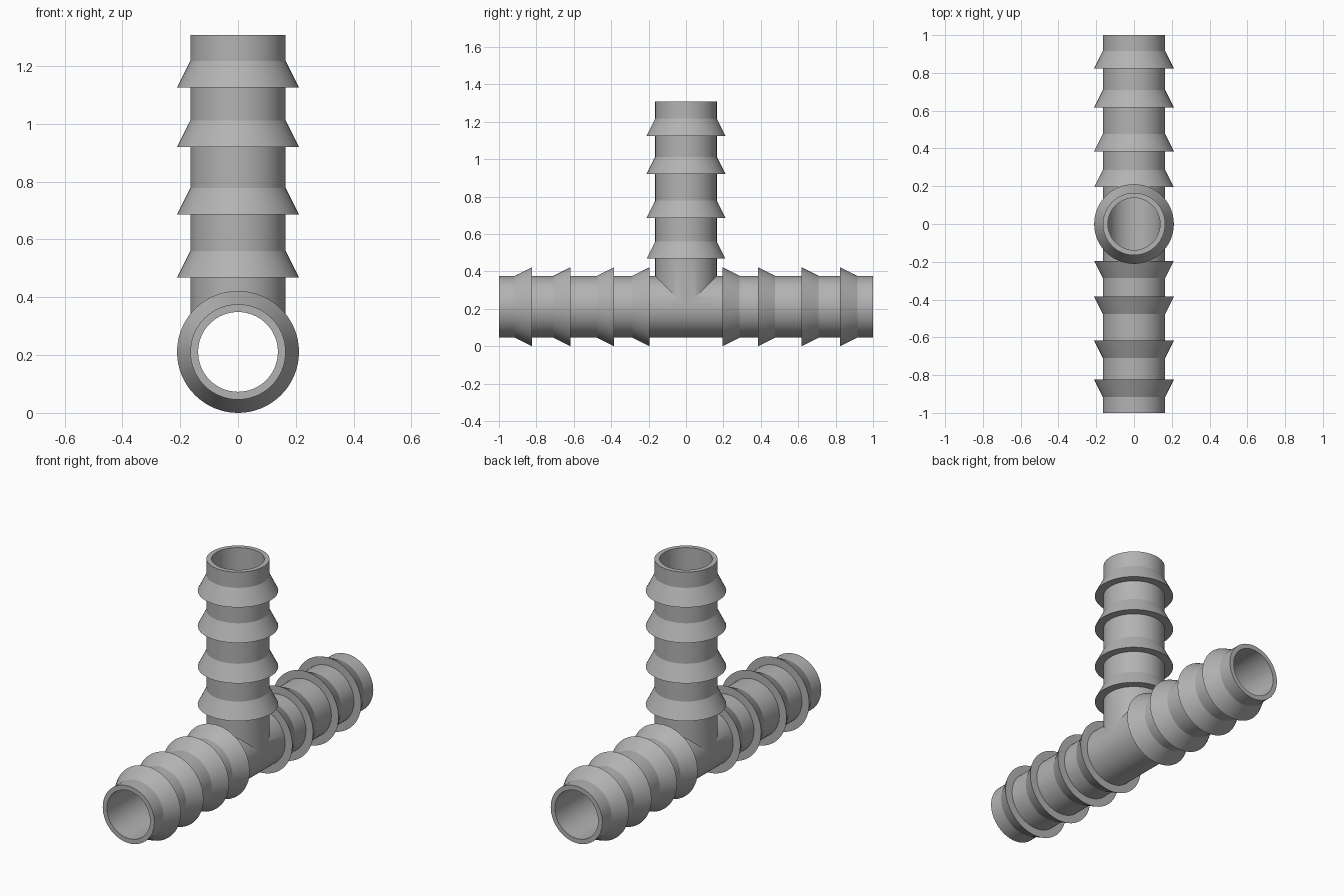
import bpy, bmesh
from math import sin, cos, pi, radians
from mathutils import Vector

cube = bpy.data.objects.get("Cube")
if cube:
    bpy.data.objects.remove(cube)

SEGMENTS = 64
BORE, TUBE, BARB = 0.138, 0.165, 0.211   # radii
TAPER = 0.092                            # length of a barb's cone
CENTRE = Vector((0, 0, BARB))
X, Y, Z = Vector((1, 0, 0)), Vector((0, 1, 0)), Vector((0, 0, 1))

grey = bpy.data.materials.new("grey plastic")
grey.use_nodes = True
colour = (0.45, 0.45, 0.45, 1)
grey.diffuse_color = colour
grey.node_tree.nodes["Principled BSDF"].inputs["Base Color"].default_value = colour


def add_arm(bm, axis, side, length, shoulders, miter):
    """Hollow barbed arm; its inner end follows the miter with the other arms."""
    profile = [(None, BORE), (length, BORE), (length, TUBE)]
    for s in reversed(shoulders):
        profile += [(s + TAPER, TUBE), (s, BARB), (s, TUBE)]
    profile.append((None, TUBE))
    rings = []
    for along, radius in profile:
        ring = []
        for i in range(SEGMENTS):
            a = 2 * pi * i / SEGMENTS
            u, v = radius * cos(a), radius * sin(a)
            t = miter(v) if along is None else along
            ring.append(bm.verts.new(CENTRE + X * u + side * v + axis * t))
        rings.append(ring)
    for r1, r2 in zip(rings, rings[1:]):
        for i in range(SEGMENTS):
            j = (i + 1) % SEGMENTS
            bm.faces.new((r1[i], r1[j], r2[j], r2[i]))


bm = bmesh.new()
# Upright branch
add_arm(bm, Z, Y, 1.308 - BARB, [z - BARB for z in (0.468, 0.686, 0.92, 1.125)], abs)
# Front and back arms of the straight run
for direction in (-Y, Y):
    add_arm(bm, direction, Z, 1.0, [0.195, 0.385, 0.617, 0.824], lambda v: max(0, v))
bmesh.ops.remove_doubles(bm, verts=bm.verts, dist=1e-4)
bmesh.ops.recalc_face_normals(bm, faces=bm.faces)

mesh = bpy.data.meshes.new("barbed_tee_fitting")
bm.to_mesh(mesh)
bm.free()
mesh.materials.append(grey)
fitting = bpy.data.objects.new("barbed_tee_fitting", mesh)
bpy.context.collection.objects.link(fitting)

# Smooth round walls, crisp barb and rim edges
bpy.ops.object.select_all(action='DESELECT')
fitting.select_set(True)
bpy.context.view_layer.objects.active = fitting
bpy.ops.object.shade_smooth_by_angle(angle=radians(20))
